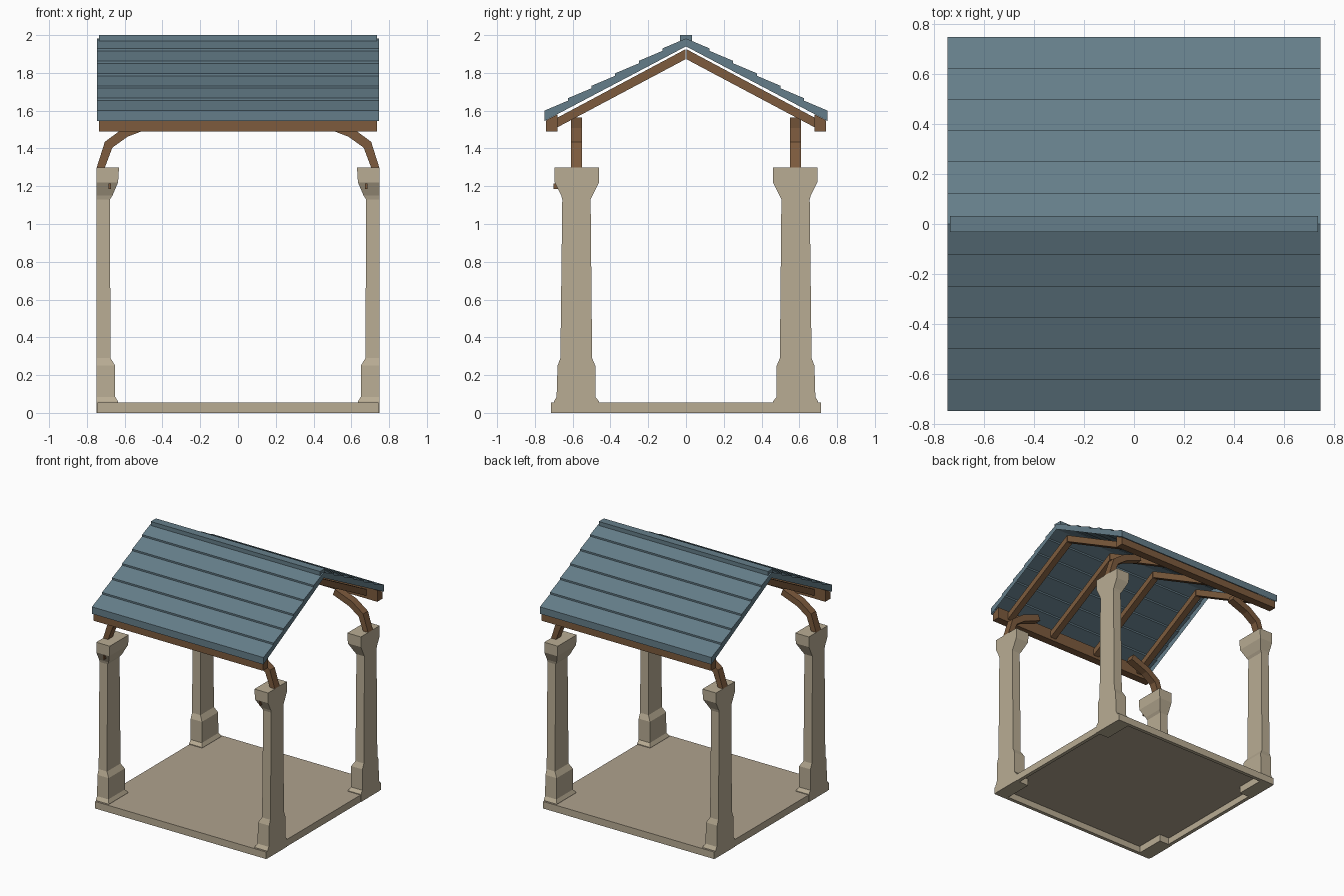
import bpy, bmesh
from mathutils import Vector

if "Cube" in bpy.data.objects:
    bpy.data.objects.remove(bpy.data.objects["Cube"])


def material(name, rgb):
    m = bpy.data.materials.new(name)
    m.diffuse_color = (*rgb, 1)
    m.use_nodes = True
    m.node_tree.nodes["Principled BSDF"].inputs["Base Color"].default_value = m.diffuse_color
    return m


ROOF = material("slate_blue", (0.130, 0.208, 0.253))
WOOD = material("brown_wood", (0.205, 0.105, 0.047))
STONE = material("tan_stone", (0.485, 0.415, 0.295))
FLOOR = material("floor_stone", (0.430, 0.360, 0.268))


def finish(name, bm, *mats, recalc=True):
    if recalc:
        bmesh.ops.recalc_face_normals(bm, faces=bm.faces)
    me = bpy.data.meshes.new(name)
    bm.to_mesh(me)
    bm.free()
    for m in mats:
        me.materials.append(m)
    ob = bpy.data.objects.new(name, me)
    bpy.context.collection.objects.link(ob)
    return ob


def loft(bm, rings):
    """Skin a stack of point rings and close both ends."""
    loops = [[bm.verts.new(p) for p in ring] for ring in rings]
    n = len(loops[0])
    for a, b in zip(loops, loops[1:]):
        for i in range(n):
            bm.faces.new((a[i], a[(i + 1) % n], b[(i + 1) % n], b[i]))
    bm.faces.new(loops[0][::-1])
    bm.faces.new(loops[-1])


def prism_x(bm, profile, x0, x1):
    loft(bm, [[(x, y, z) for y, z in profile] for x in (x0, x1)])


def box(bm, x0, x1, y0, y1, z0, z1):
    prism_x(bm, [(y0, z0), (y1, z0), (y1, z1), (y0, z1)], x0, x1)


# Base slab: rim around a thin floor, hollow underneath
bm = bmesh.new()
box(bm, -0.745, 0.745, -0.715, 0.715, 0, 0.055)
bmesh.ops.recalc_face_normals(bm, faces=bm.faces)
bottom = [f for f in bm.faces if f.normal.z < -0.9]
top = [f for f in bm.faces if f.normal.z > 0.9]
top[0].material_index = 1
bmesh.ops.inset_region(bm, faces=bottom, thickness=0.04)
walls = bmesh.ops.extrude_face_region(bm, geom=bottom)["geom"]
bmesh.ops.translate(bm, vec=(0, 0, 0.05),
                    verts=[v for v in walls if isinstance(v, bmesh.types.BMVert)])
bmesh.ops.delete(bm, geom=[f for f in bm.faces if abs(f.normal.z) > 0.9
                           and max(abs(v.co.x) for v in f.verts) < 0.72], context="FACES")
finish("base_slab", bm, STONE, FLOOR, recalc=False)

# Pillar levels: z, inner x, inner y, outer y
LEVELS = [(0, 0.635, 0.46, 0.70), (0.06, 0.635, 0.46, 0.70), (0.085, 0.65, 0.48, 0.685),
          (0.25, 0.65, 0.48, 0.68), (0.29, 0.675, 0.497, 0.665), (1.13, 0.678, 0.505, 0.655),
          (1.15, 0.665, 0.495, 0.66), (1.22, 0.635, 0.46, 0.695), (1.30, 0.63, 0.46, 0.695)]
# Brace centre line in x, z
ARC = [(0.735, 1.29), (0.685, 1.42), (0.595, 1.485), (0.45, 1.54)]


def brace(bm, sx, sy):
    pts = [Vector(p) for p in ARC]
    dirs = [(b - a).normalized() for a, b in zip(pts, pts[1:])]
    edge = []
    for i, p in enumerate(pts):
        d = (dirs[max(i - 1, 0)] + dirs[min(i, len(dirs) - 1)]).normalized()
        n = Vector((-d.y, d.x)) * 0.025
        edge.append((p + n, p - n))
    rings = []
    for a, b in edge:
        rings.append([(sx * min(q.x, 0.748), sy * y, q.y)
                      for q, y in ((a, 0.55), (b, 0.55), (b, 0.61), (a, 0.61))])
    loft(bm, rings)


for sx, side in ((-1, "left"), (1, "right")):
    for sy, end in ((-1, "front"), (1, "back")):
        bm = bmesh.new()
        loft(bm, [[(sx * x, sy * a, z), (sx * 0.748, sy * a, z),
                   (sx * 0.748, sy * b, z), (sx * x, sy * b, z)] for z, x, a, b in LEVELS])
        finish(f"{end}_{side}_pillar", bm, STONE)
        bm = bmesh.new()
        brace(bm, sx, sy)
        finish(f"{end}_{side}_brace", bm, WOOD)
    # Small peg on each front pillar head
    bm = bmesh.new()
    box(bm, sx * 0.685, sx * 0.673, -0.702, -0.665, 1.185, 1.215)
    finish(f"{side}_peg", bm, WOOD)


# Roof shell with six stepped courses on each slope
def under(y):
    return 1.545 + 0.527 * (0.75 - y)


slope = [(0.75, under(0.75))]
for i in range(6):
    lo, hi = 0.75 - 0.125 * i, 0.75 - 0.125 * (i + 1)
    slope += [(lo, under(lo) + 0.055), (hi, under(hi) + 0.042)]
profile = slope + [(-y, z) for y, z in slope[-2::-1]] + [(0, under(0))]
bm = bmesh.new()
prism_x(bm, profile, -0.747, 0.747)
bmesh.ops.recalc_face_normals(bm, faces=bm.faces)
bmesh.ops.delete(bm, geom=[f for f in bm.faces if f.normal.z < -0.5], context="FACES")
finish("roof", bm, ROOF, recalc=False)

bm = bmesh.new()
box(bm, -0.737, 0.737, -0.032, 0.032, 1.965, 2.0)
finish("ridge_cap", bm, ROOF)

# Eave beams and rafter pairs
for sy, end in ((-1, "front"), (1, "back")):
    bm = bmesh.new()
    prism_x(bm, [(sy * y, z) for y, z in
                 ((0.68, 1.49), (0.742, 1.49), (0.742, 1.548), (0.68, 1.58))], -0.737, 0.737)
    finish(f"{end}_eave_beam", bm, WOOD)
    bm = bmesh.new()
    for x in (-0.62, -0.207, 0.207, 0.62):
        prism_x(bm, [(sy * y, z) for y, z in
                     ((0.003, 1.872), (0.69, 1.507), (0.69, 1.558), (0.003, 1.925))],
                x - 0.025, x + 0.025)
    finish(f"{end}_rafters", bm, WOOD)
